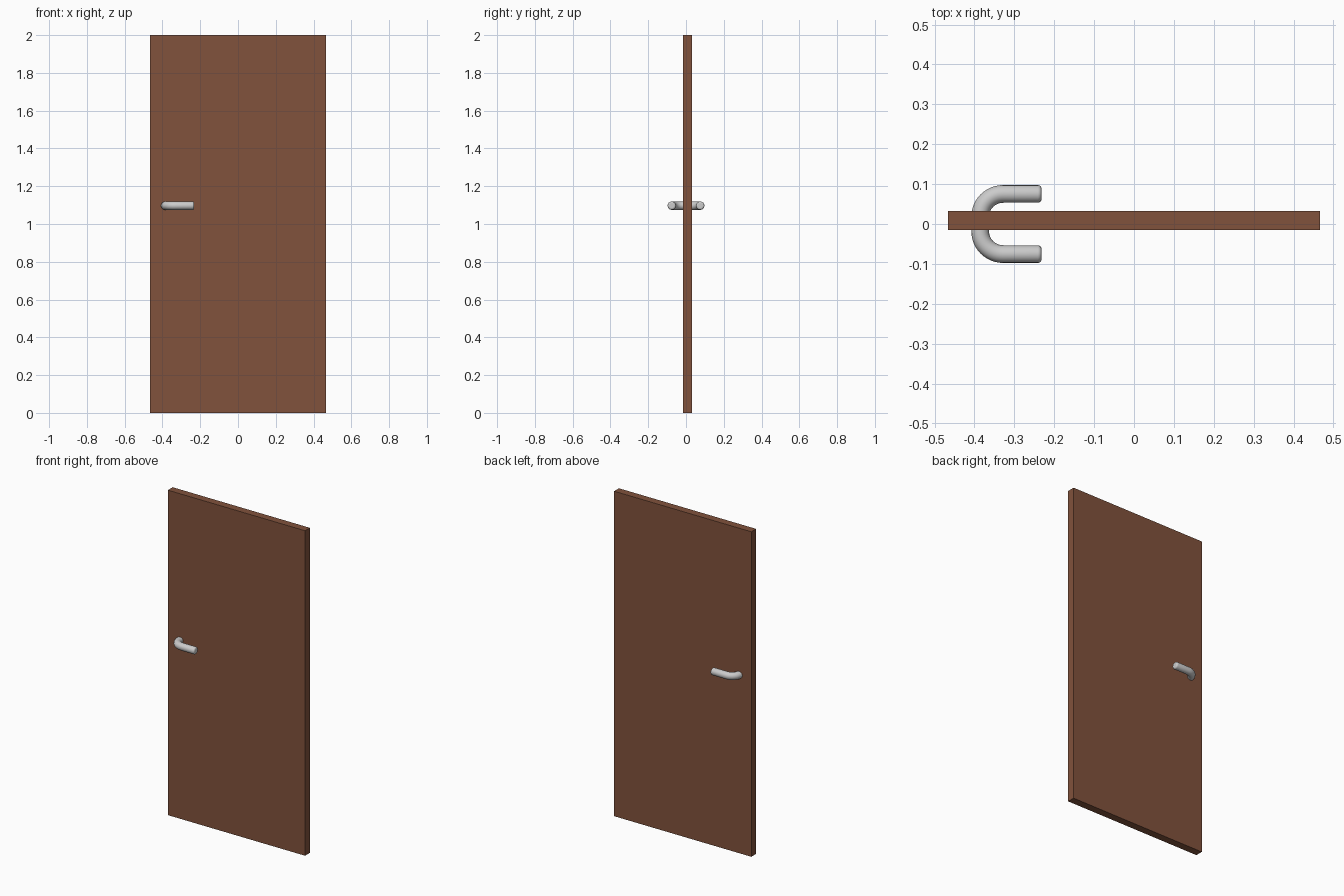
import bpy, math

if "Cube" in bpy.data.objects:
    bpy.data.objects.remove(bpy.data.objects["Cube"])

def material(name, color):
    m = bpy.data.materials.new(name)
    m.diffuse_color = color
    m.use_nodes = True
    m.node_tree.nodes["Principled BSDF"].inputs["Base Color"].default_value = m.diffuse_color
    return m

# Door panel: flat slab
bpy.ops.mesh.primitive_cube_add(size=1, location=(0, 0.0085, 1))
panel = bpy.context.object
panel.name = "door_panel"
panel.scale = (0.934, 0.047, 2)
bpy.ops.object.transform_apply(location=False, rotation=False, scale=True)
panel.data.materials.append(material("brown_wood", (0.22, 0.085, 0.045, 1)))

# Handle: C-shaped rod through the door; half path listed from tip to spindle
R, TIP, BAR_Y, SPINDLE_X, Z = 0.0222, -0.232, 0.0755, -0.3855, 1.097
BEND_X, BEND_Y = 0.058, 0.056
half = []
for i in range(5):  # rounded tip
    a = math.pi / 2 * i / 4
    half.append((TIP - 0.009 * (1 - math.cos(a)), BAR_Y, R - 0.009 * (1 - math.sin(a))))
half = [(TIP - 0.009 * (1 - math.cos(math.pi / 2 * i / 4)), BAR_Y,
         R - 0.009 * (1 - math.sin(math.pi / 2 * i / 4))) for i in range(5)]
for i in range(13):  # bend
    a = math.pi / 2 * i / 12
    half.append((SPINDLE_X + BEND_X * (1 - math.sin(a)),
                 BAR_Y - BEND_Y * (1 - math.cos(a)), R))
path = half + [(x, -y, r) for x, y, r in reversed(half)]

curve = bpy.data.curves.new("handle", "CURVE")
curve.dimensions = "3D"
curve.bevel_depth = 1.0
curve.bevel_resolution = 6
curve.use_fill_caps = True
spline = curve.splines.new("POLY")
spline.points.add(len(path) - 1)
for p, (x, y, r) in zip(spline.points, path):
    p.co = (x, y, Z, 1)
    p.radius = r
handle = bpy.data.objects.new("handle", curve)
bpy.context.collection.objects.link(handle)

bpy.ops.object.select_all(action="DESELECT")
handle.select_set(True)
bpy.context.view_layer.objects.active = handle
bpy.ops.object.convert(target="MESH")
bpy.ops.object.shade_smooth_by_angle(angle=math.radians(40))
